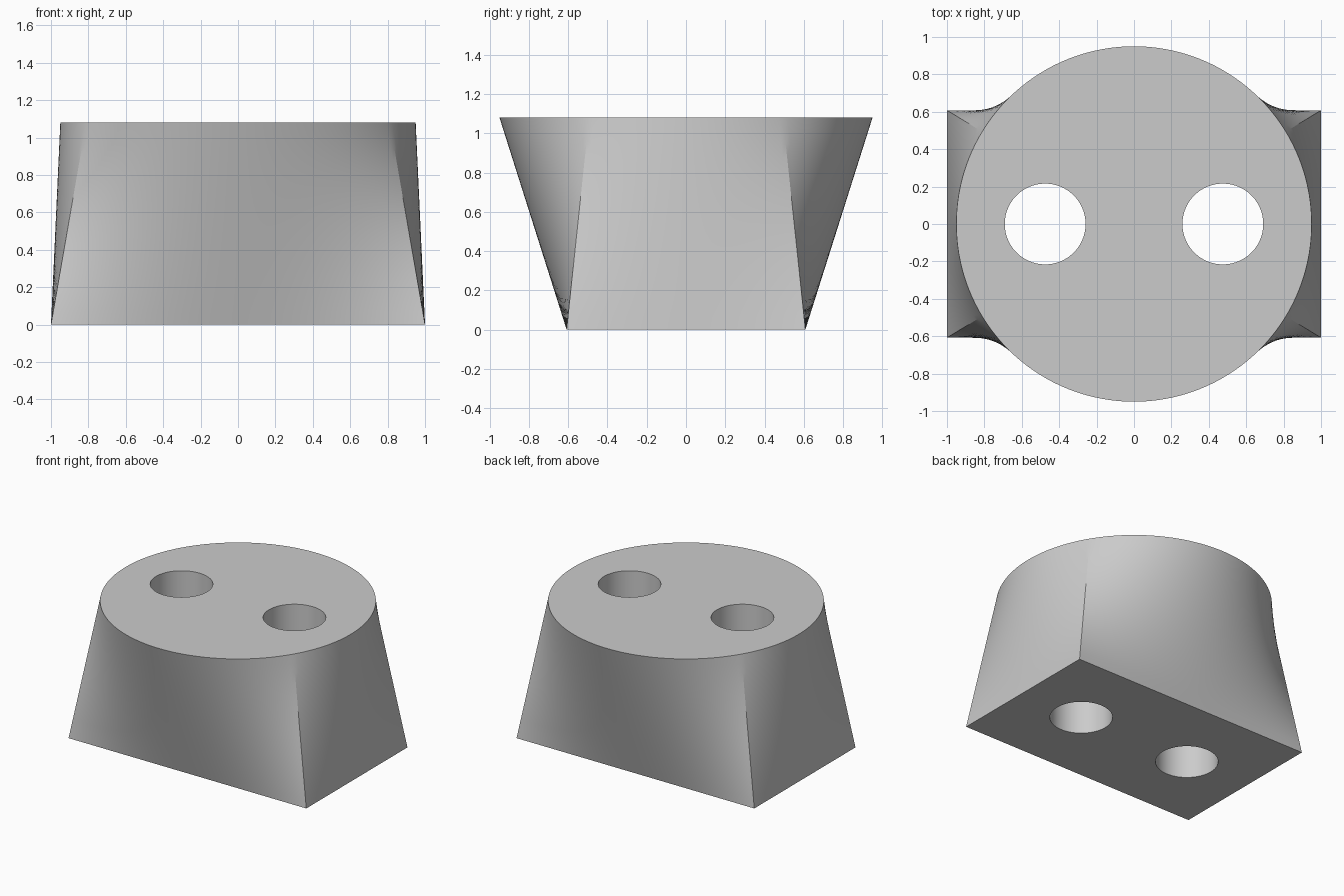
import bpy
import bmesh
from math import atan2, cos, sin, pi
from mathutils import Vector

if "Cube" in bpy.data.objects:
    bpy.data.objects.remove(bpy.data.objects["Cube"], do_unlink=True)

HALF_X, HALF_Y, HEIGHT = 1.0, 0.608, 1.08
TOP_R, HOLE_R, HOLE_X = 0.95, 0.216, 0.475
LAYERS, LONG_STEPS, SHORT_STEPS = 16, 64, 40

grey = bpy.data.materials.new("light grey")
grey.use_nodes = True
grey.diffuse_color = (0.6, 0.6, 0.6, 1)
grey.node_tree.nodes["Principled BSDF"].inputs["Base Color"].default_value = grey.diffuse_color


def loft_rulings():
    """Pairs of points joining the rectangular base to the round top."""
    a = atan2(HALF_Y, HALF_X)
    corners = [(HALF_X, HALF_Y, a), (-HALF_X, HALF_Y, pi - a),
               (-HALF_X, -HALF_Y, pi + a), (HALF_X, -HALF_Y, 2 * pi - a),
               (HALF_X, HALF_Y, 2 * pi + a)]
    pairs = []
    for i, (start, end) in enumerate(zip(corners, corners[1:])):
        steps = SHORT_STEPS if i % 2 else LONG_STEPS
        for k in range(steps):
            x, y, ang = Vector(start).lerp(Vector(end), k / steps)
            pairs.append((Vector((x, y, 0)),
                          Vector((TOP_R * cos(ang), TOP_R * sin(ang), HEIGHT))))
    return pairs


# Tapered body: rectangle lofted to a circle
bm = bmesh.new()
pairs = loft_rulings()
rings = [[bm.verts.new(p.lerp(q, j / LAYERS)) for p, q in pairs] for j in range(LAYERS + 1)]
n = len(pairs)
for low, high in zip(rings, rings[1:]):
    for i in range(n):
        k = (i + 1) % n
        bm.faces.new((low[i], low[k], high[k], high[i]))
bm.faces.new(rings[0][::-1])
bm.faces.new(rings[-1])
mesh = bpy.data.meshes.new("tapered_body")
bm.to_mesh(mesh)
bm.free()
mesh.materials.append(grey)
body = bpy.data.objects.new("tapered_body", mesh)
bpy.context.collection.objects.link(body)

# Two straight through holes
for side, x in (("left", HOLE_X), ("right", -HOLE_X)):
    bpy.ops.mesh.primitive_cylinder_add(vertices=96, radius=HOLE_R, depth=HEIGHT * 2,
                                        location=(x, 0, HEIGHT / 2))
    cutter = bpy.context.object
    cutter.name = side + "_hole_cutter"
    cutter.data.materials.append(grey)
    cut = body.modifiers.new(side + "_hole", 'BOOLEAN')
    cut.operation = 'DIFFERENCE'
    cut.solver = 'EXACT'
    cut.object = cutter
    bpy.ops.object.select_all(action='DESELECT')
    body.select_set(True)
    bpy.context.view_layer.objects.active = body
    bpy.ops.object.modifier_apply(modifier=cut.name)
    bpy.data.objects.remove(cutter, do_unlink=True)

# Smooth walls with crisp rims and corner creases
bpy.ops.object.shade_smooth_by_angle(angle=pi / 12)
